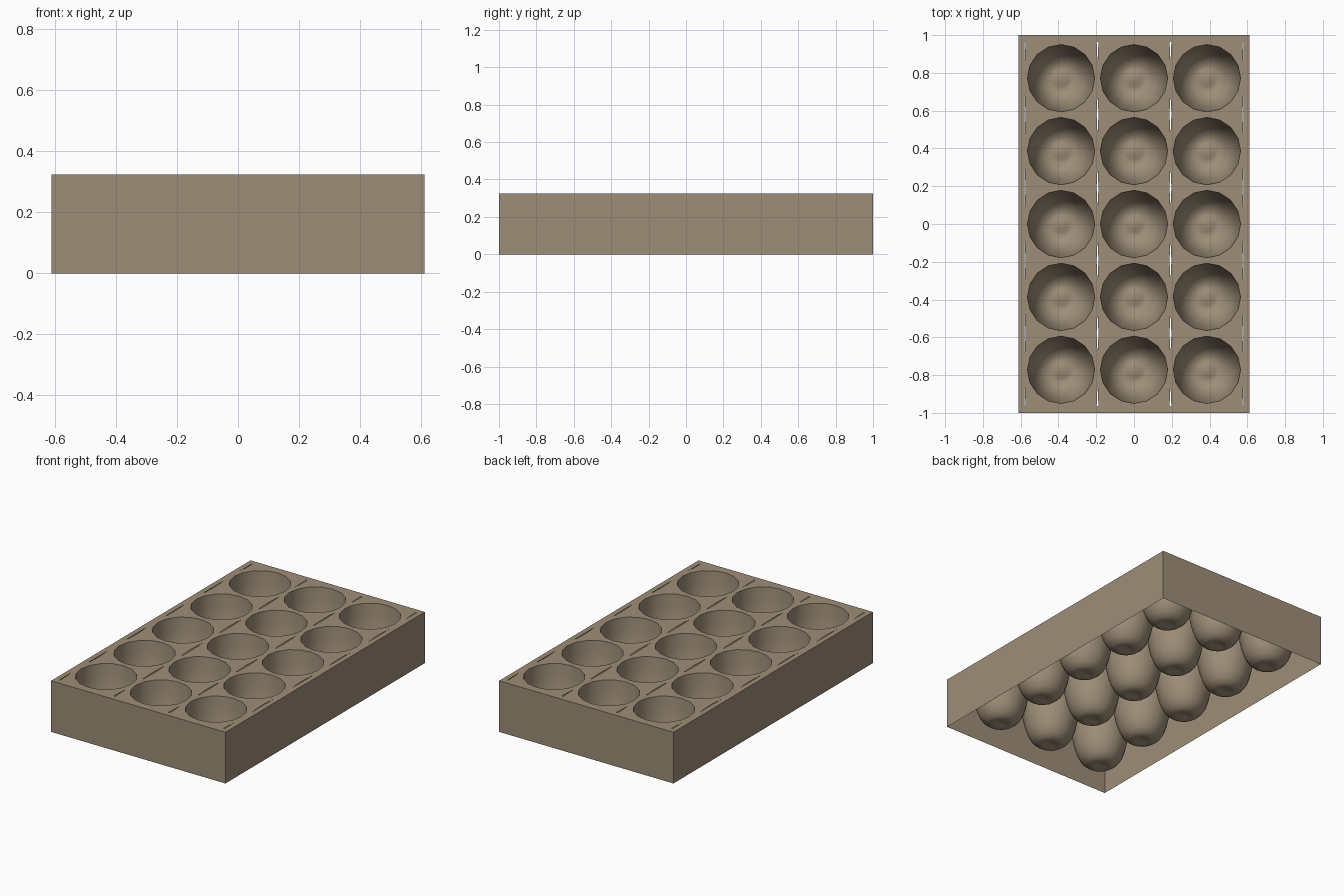
import bpy
import bmesh
from math import cos, sin, pi, radians

if "Cube" in bpy.data.objects:
    bpy.data.objects.remove(bpy.data.objects["Cube"])

HALF_X, HALF_Y, TOP = 0.612, 1.0, 0.325
COLS, ROWS, PITCH = 3, 5, 0.386
SIDES = 16
SLIT = 0.005  # how far cell corners pull in, leaving narrow slits

card = bpy.data.materials.new("grey_brown_card")
card.use_nodes = True
card.diffuse_color = (0.342, 0.27, 0.188, 1)
card.node_tree.nodes["Principled BSDF"].inputs["Base Color"].default_value = card.diffuse_color


def make_object(name, bm):
    mesh = bpy.data.meshes.new(name)
    bm.to_mesh(mesh)
    bm.free()
    mesh.materials.append(card)
    obj = bpy.data.objects.new(name, mesh)
    bpy.context.collection.objects.link(obj)
    return obj


def bridge(bm, upper, lower):
    n = len(upper)
    for i in range(n):
        j = (i + 1) % n
        bm.faces.new((upper[i], upper[j], lower[j], lower[i]))


# Outer frame: four walls and a narrow top border, open underneath
def rectangle(bm, hx, hy, z):
    return [bm.verts.new((sx * hx, sy * hy, z))
            for sx, sy in ((-1, -1), (1, -1), (1, 1), (-1, 1))]


bm = bmesh.new()
base = rectangle(bm, HALF_X, HALF_Y, 0)
rim = rectangle(bm, HALF_X, HALF_Y, TOP)
inner = rectangle(bm, COLS * PITCH / 2, ROWS * PITCH / 2, TOP)
bridge(bm, base, rim)
bridge(bm, rim, inner)
make_object("tray_frame", bm)


# One cell: square top sheet with a rounded cup hanging from it
def square_point(a):
    c, s = cos(a), sin(a)
    k = PITCH / 2 / max(abs(c), abs(s))
    x, y = c * k, s * k
    if abs(abs(c) - abs(s)) < 0.001:
        x -= SLIT if x > 0 else -SLIT
    return x, y, TOP


# Cup profile as radius and height, ending in a slightly raised centre
PROFILE = [(0.178, TOP), (0.174, 0.25), (0.165, 0.18), (0.152, 0.12),
           (0.135, 0.07), (0.112, 0.033), (0.085, 0.011), (0.06, 0.003),
           (0.048, 0.004), (0.025, 0.012)]

angles = [2 * pi * i / SIDES for i in range(SIDES)]
bm = bmesh.new()
ring = [bm.verts.new(square_point(a)) for a in angles]
for r, z in PROFILE:
    below = [bm.verts.new((r * cos(a), r * sin(a), z)) for a in angles]
    bridge(bm, ring, below)
    ring = below
centre = bm.verts.new((0, 0, 0.014))
for i in range(SIDES):
    bm.faces.new((ring[i], ring[(i + 1) % SIDES], centre))
cups = make_object("egg_cups", bm)
cups.location = (-PITCH * (COLS - 1) / 2, -PITCH * (ROWS - 1) / 2, 0)

bpy.ops.object.select_all(action="DESELECT")
cups.select_set(True)
bpy.context.view_layer.objects.active = cups
bpy.ops.object.shade_smooth_by_angle(angle=radians(40))

# Repeat the cell over the grid
for name, count, step in (("columns", COLS, (PITCH, 0, 0)),
                          ("rows", ROWS, (0, PITCH, 0))):
    array = cups.modifiers.new(name, "ARRAY")
    array.count = count
    array.use_relative_offset = False
    array.use_constant_offset = True
    array.constant_offset_displace = step
